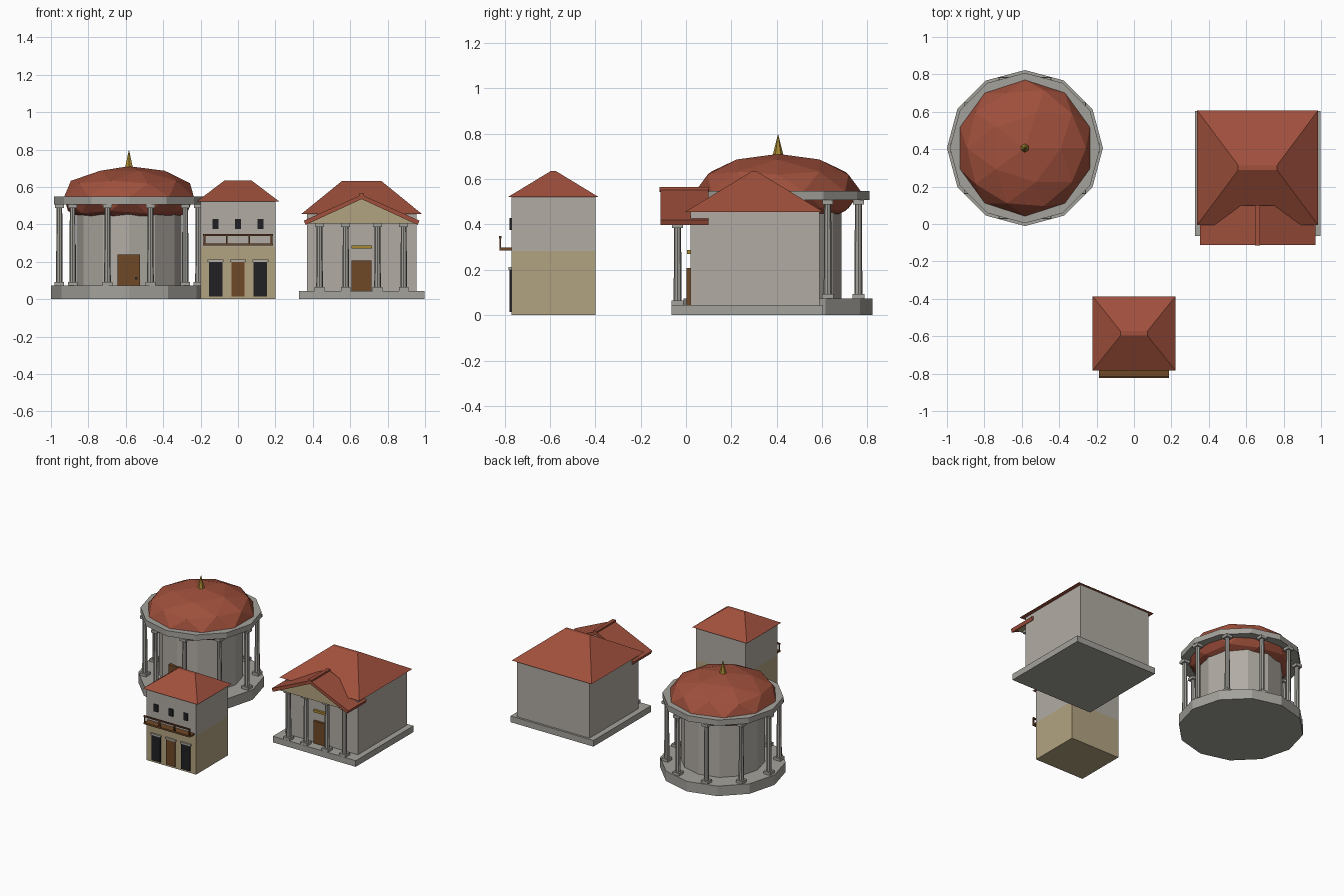
import bpy, bmesh, math
from mathutils import Matrix, Vector

cube = bpy.data.objects.get("Cube")
if cube:
    bpy.data.objects.remove(cube, do_unlink=True)


def material(name, color):
    m = bpy.data.materials.new(name)
    m.use_nodes = True
    m.diffuse_color = (*color, 1)
    m.node_tree.nodes["Principled BSDF"].inputs["Base Color"].default_value = (*color, 1)
    return m


PLASTER = material("pale plaster", (0.44, 0.41, 0.37))
STONE = material("grey stone", (0.37, 0.36, 0.33))
TILE = material("red roof tile", (0.35, 0.08, 0.045))
TAN = material("tan plaster", (0.45, 0.37, 0.22))
DOOR = material("door wood", (0.16, 0.065, 0.02))
TIMBER = material("dark timber", (0.11, 0.042, 0.018))
DARK = material("dark opening", (0.015, 0.015, 0.017))
GOLD = material("gold", (0.40, 0.25, 0.03))


def finish(name, bm, mat):
    bmesh.ops.recalc_face_normals(bm, faces=bm.faces)
    mesh = bpy.data.meshes.new(name)
    bm.to_mesh(mesh)
    bm.free()
    mesh.materials.append(mat)
    obj = bpy.data.objects.new(name, mesh)
    bpy.context.collection.objects.link(obj)
    return obj


def box(name, x, y, z, mat, bevel_to=None):
    """Box from (min, max) ranges; bevel_to = half sizes of a narrowed top."""
    bm = bmesh.new()
    bmesh.ops.create_cube(bm, size=1)
    mid = Vector([(r[0] + r[1]) / 2 for r in (x, y, z)])
    size = Vector([r[1] - r[0] for r in (x, y, z)])
    for v in bm.verts:
        top = v.co.z > 0
        sx, sy = size.x / 2, size.y / 2
        if top and bevel_to:
            sx, sy = bevel_to
        v.co = mid + Vector((math.copysign(sx, v.co.x), math.copysign(sy, v.co.y), v.co.z * size.z))
    return finish(name, bm, mat)


def around(c, half):
    return (c - half, c + half)


def drum(name, x, y, z, r1, r2, sides, mat):
    bm = bmesh.new()
    bmesh.ops.create_cone(bm, cap_ends=True, segments=sides, radius1=r1, radius2=r2, depth=z[1] - z[0],
                          matrix=Matrix.Translation((x, y, (z[0] + z[1]) / 2)))
    return finish(name, bm, mat)


def prism(name, profile, cx, y, mat):
    """Extrude an x-z outline along y."""
    bm = bmesh.new()
    face = bm.faces.new([bm.verts.new((cx + px, y[0], pz)) for px, pz in profile])
    ext = bmesh.ops.extrude_face_region(bm, geom=[face])["geom"]
    moved = [v for v in ext if isinstance(v, bmesh.types.BMVert)]
    bmesh.ops.translate(bm, vec=(0, y[1] - y[0], 0), verts=moved)
    return finish(name, bm, mat)


def column(name, x, y, z):
    drum(name + "_shaft", x, y, z, 0.018, 0.015, 8, STONE)
    box(name + "_plinth", around(x, 0.026), around(y, 0.026), (z[0], z[0] + 0.02), STONE)
    box(name + "_capital", around(x, 0.024), around(y, 0.024), (z[1] - 0.02, z[1]), STONE)


# Domed rotunda
CX, CY = -0.583, 0.406
drum("rotunda_base", CX, CY, (0, 0.073), 0.417, 0.417, 12, STONE)
drum("rotunda_wall", CX, CY, (0.073, 0.5), 0.28, 0.28, 12, PLASTER)
drum("rotunda_entablature", CX, CY, (0.507, 0.548), 0.402, 0.402, 12, STONE)
for i in range(10):
    a = i * math.tau / 10
    column(f"rotunda_column_{i + 1}", CX + 0.372 * math.cos(a), CY + 0.372 * math.sin(a), (0.073, 0.507))
bm = bmesh.new()
bmesh.ops.create_icosphere(bm, subdivisions=2, radius=1,
                           matrix=Matrix.Translation((CX, CY, 0.546)) @ Matrix.Diagonal((0.365, 0.365, 0.165, 1)))
finish("rotunda_dome", bm, TILE)
drum("rotunda_finial", CX, CY, (0.7, 0.8), 0.025, 0, 6, GOLD)
box("rotunda_door", around(CX, 0.06), (0.115, 0.15), (0.01, 0.24), DOOR)
box("rotunda_door_handle", around(CX + 0.04, 0.007), (0.107, 0.116), (0.105, 0.119), DARK)

# Town house
FRONT = -0.77
box("house_ground_floor", (-0.2, 0.2), (FRONT, -0.4), (0, 0.283), TAN)
box("house_upper_floor", (-0.2, 0.2), (FRONT, -0.4), (0.283, 0.525), PLASTER)
box("house_roof", (-0.221, 0.221), (-0.783, -0.387), (0.522, 0.635), TILE, (0.072, 0.012))
for side, x in (("right", -0.12), ("middle", 0), ("left", 0.12)):
    leaf = DOOR if x == 0 else DARK
    box(f"house_{side}_door", around(x, 0.036), (FRONT - 0.008, FRONT), (0.015, 0.2), leaf)
    box(f"house_{side}_lintel", around(x, 0.043), (FRONT - 0.012, FRONT), (0.2, 0.212), PLASTER)
    box(f"house_{side}_window", around(x, 0.017), (FRONT - 0.008, FRONT), (0.376, 0.428), DARK)
box("balcony_floor", (-0.187, 0.187), (-0.822, FRONT), (0.286, 0.298), DOOR)
box("balcony_rail", (-0.187, 0.187), (-0.824, -0.814), (0.339, 0.349), TIMBER)
for i in range(4):
    box(f"balcony_post_{i + 1}", around(-0.18 + 0.12 * i, 0.005), (-0.823, -0.815), (0.298, 0.34), TIMBER)

# Temple hall
TX, TY = 0.661, 0.301
box("temple_base", (0.326, 0.996), (-0.064, 0.603), (0, 0.045), STONE)
box("temple_hall", around(TX, 0.293), (0.02, 0.588), (0.045, 0.458), PLASTER)
box("temple_roof", around(TX, 0.323), around(TY, 0.306), (0.455, 0.633), TILE, (0.104, 0.013))
box("temple_door", around(TX, 0.054), (0.002, 0.03), (0.01, 0.207), DOOR)
box("temple_sign", around(TX, 0.055), (0.004, 0.025), (0.27, 0.287), GOLD)

# Temple porch
for i, x in enumerate((-0.225, -0.085, 0.085, 0.225)):
    column(f"temple_column_{i + 1}", TX + x, -0.037, (0.045, 0.405))
prism("temple_pediment", [(-0.285, 0.404), (0.285, 0.404), (0, 0.536)], TX, (-0.08, 0.02), TAN)
prism("porch_roof", [(-0.309, 0.42), (-0.3, 0.397), (0, 0.535), (0.3, 0.397), (0.309, 0.42), (0, 0.558)],
      TX, (-0.113, 0.1), TILE)
box("porch_ridge", around(TX, 0.013), (-0.116, 0.102), (0.542, 0.565), TILE)
